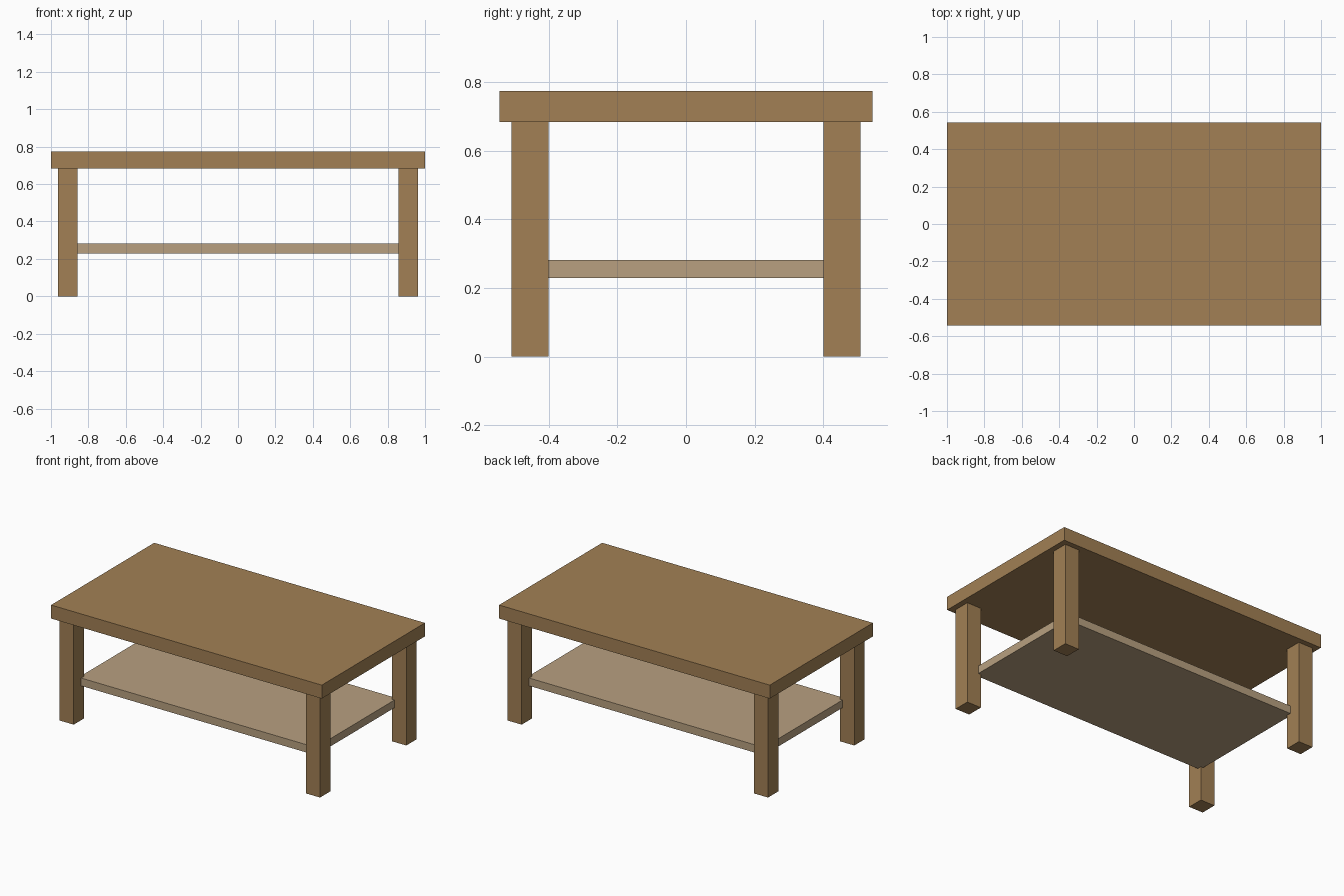
import bpy

if "Cube" in bpy.data.objects:
    bpy.data.objects.remove(bpy.data.objects["Cube"])


def material(name, color):
    mat = bpy.data.materials.new(name)
    mat.diffuse_color = (*color, 1)
    mat.use_nodes = True
    mat.node_tree.nodes["Principled BSDF"].inputs["Base Color"].default_value = mat.diffuse_color
    return mat


def box(name, low, high, mat):
    centre = [(a + b) / 2 for a, b in zip(low, high)]
    size = [b - a for a, b in zip(low, high)]
    bpy.ops.mesh.primitive_cube_add(size=1, location=centre)
    obj = bpy.context.object
    obj.name = name
    obj.scale = size
    bpy.ops.object.transform_apply(location=False, rotation=False, scale=True)
    obj.data.materials.append(mat)
    return obj


wood = material("wood", (0.36, 0.216, 0.089))
light_wood = material("light_wood", (0.479, 0.352, 0.216))

# Table top
box("table_top", (-1, -0.544, 0.684), (1, 0.544, 0.774), wood)

# Four legs, one per corner
LEG_X, LEG_Y = 0.91, 0.455
LEG_W, LEG_D = 0.105, 0.108
for y_side, y_name in ((-1, "front"), (1, "back")):
    for x_side, x_name in ((-1, "left"), (1, "right")):
        x, y = x_side * LEG_X, y_side * LEG_Y
        box(f"{y_name}_{x_name}_leg",
            (x - LEG_W / 2, y - LEG_D / 2, 0),
            (x + LEG_W / 2, y + LEG_D / 2, 0.684), wood)

# Lower shelf, its corners let into the legs
box("shelf", (-0.876, -0.43, 0.229), (0.876, 0.43, 0.281), light_wood)
